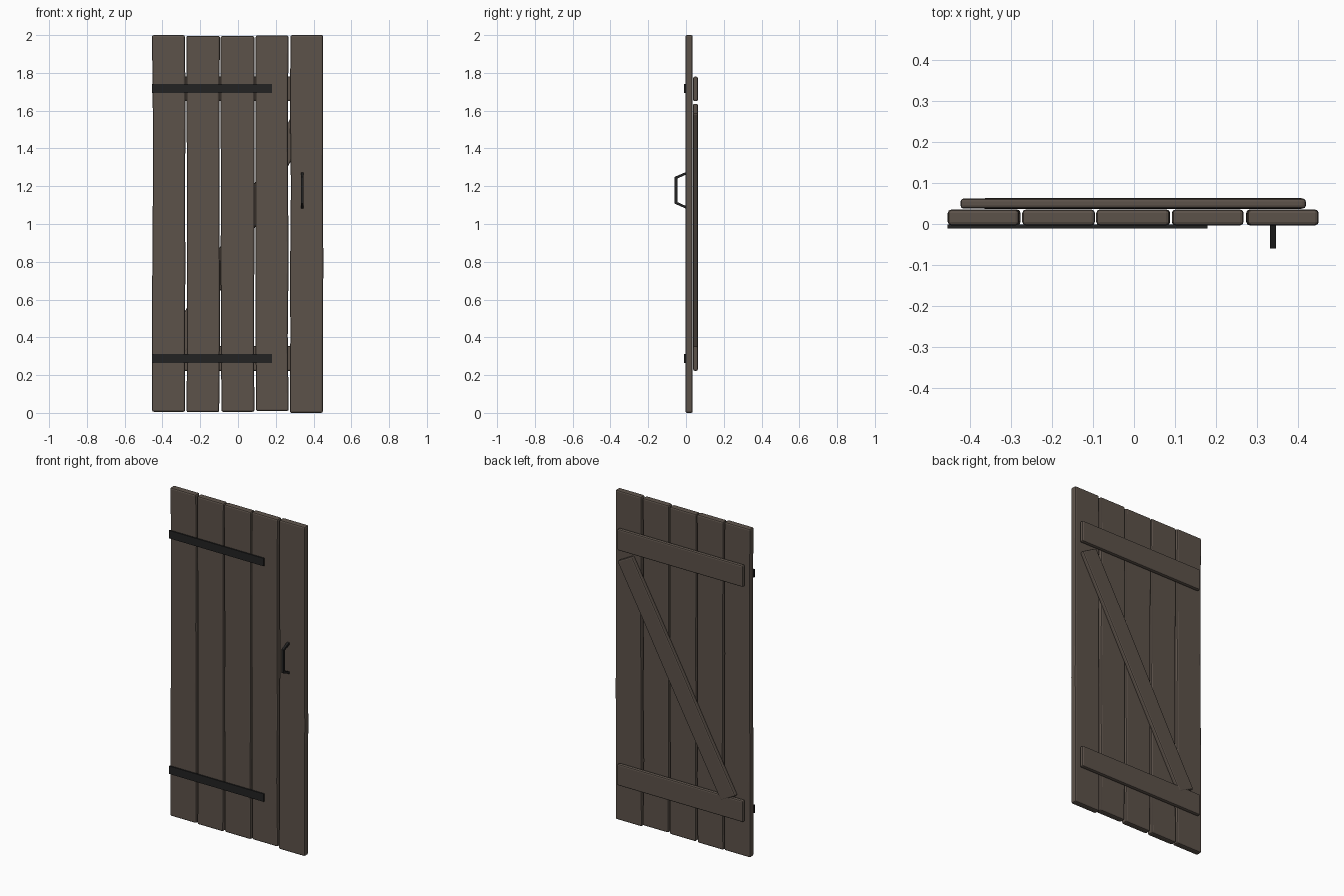
import bpy, bmesh, random
from math import atan2, hypot
from mathutils import Matrix, Vector

random.seed(4)
if "Cube" in bpy.data.objects:
    bpy.data.objects.remove(bpy.data.objects["Cube"], do_unlink=True)


def make_material(name, color):
    mat = bpy.data.materials.new(name)
    mat.use_nodes = True
    mat.diffuse_color = color
    bsdf = mat.node_tree.nodes["Principled BSDF"]
    bsdf.inputs["Base Color"].default_value = color
    bsdf.inputs["Roughness"].default_value = 0.8
    return mat


wood = make_material("dark brown wood", (0.107, 0.084, 0.068, 1))
iron = make_material("black iron", (0.016, 0.016, 0.016, 1))


def finish(name, bm, mat):
    bmesh.ops.recalc_face_normals(bm, faces=bm.faces)
    mesh = bpy.data.meshes.new(name)
    bm.to_mesh(mesh)
    bm.free()
    mesh.materials.append(mat)
    obj = bpy.data.objects.new(name, mesh)
    bpy.context.collection.objects.link(obj)
    return obj


def board(name, center, size, mat, angle=0.0, bevel=0.0, cuts=0, wobble=0.0):
    """Chamfered board, long along z, with slightly uneven edges, turned about y."""
    bm = bmesh.new()
    bmesh.ops.create_cube(bm, size=1)
    bmesh.ops.scale(bm, vec=size, verts=bm.verts)
    if cuts:
        long_edges = [e for e in bm.edges
                      if abs(e.verts[0].co.z - e.verts[1].co.z) > size[2] / 2]
        bmesh.ops.subdivide_edges(bm, edges=long_edges, cuts=cuts, use_grid_fill=True)
        # Move the front and back corners of each side together
        shifts = {}
        for v in bm.verts:
            key = (v.co.x > 0, round(v.co.z, 3))
            if key not in shifts:
                shifts[key] = random.uniform(-wobble, wobble)
            v.co.x += shifts[key]
    bm.transform(Matrix.Rotation(angle, 4, 'Y'))
    obj = finish(name, bm, mat)
    obj.location = center
    if bevel:
        mod = obj.modifiers.new("chamfer", 'BEVEL')
        mod.width = bevel
        mod.segments = 2
        mod.limit_method = 'ANGLE'
    return obj


# Upright planks: left edge, right edge, bottom, top
planks = [(-0.453, -0.279, 0.006, 2.0), (-0.271, -0.098, 0.004, 1.996),
          (-0.090, 0.086, 0.006, 1.994), (0.093, 0.266, 0.01, 1.998),
          (0.277, 0.451, 0.0, 2.0)]
for i, (x0, x1, z0, z1) in enumerate(planks):
    board(f"plank_{i + 1}", ((x0 + x1) / 2, 0.016, (z0 + z1) / 2),
          (x1 - x0, 0.039, z1 - z0), wood, bevel=0.009, cuts=4, wobble=0.003)

# Ledges across the back
for name, z in (("upper", 1.715), ("lower", 0.288)):
    board(f"{name}_ledge", (-0.002, 0.050, z), (0.845, 0.025, 0.13), wood, bevel=0.008)

# Diagonal brace between the ledges
top, bottom = Vector((0.37, 0, 1.612)), Vector((-0.325, 0, 0.342))
run = top - bottom
middle = (top + bottom) / 2
board("diagonal_brace", (middle.x, 0.050, middle.z),
      (0.112, 0.027, hypot(run.x, run.z)), wood,
      angle=atan2(run.x, run.z), bevel=0.008, cuts=3, wobble=0.002)

# Iron hinge straps on the front
for name, z in (("upper", 1.718), ("lower", 0.288)):
    board(f"{name}_hinge_strap", (-0.138, -0.006, z), (0.636, 0.010, 0.048), iron)

# Pull handle: a square bar swept along a bent path
path = [(0.0, 1.268), (-0.053, 1.245), (-0.053, 1.112), (0.0, 1.088)]
half = 0.007
bm = bmesh.new()
rings = []
for i, (y, z) in enumerate(path):
    # Ends are cut flush with the planks, bends are mitred
    out = half if i in (1, 2) else 0.0
    up = half * (1 if i < 2 else -1) * (0.6 if out else 1)
    rings.append([bm.verts.new((0.34 + sx * half, y - s * out, z + s * up))
                  for sx, s in ((-1, -1), (1, -1), (1, 1), (-1, 1))])
for a, b in zip(rings, rings[1:]):
    for j in range(4):
        k = (j + 1) % 4
        bm.faces.new((a[j], a[k], b[k], b[j]))
bm.faces.new(rings[0])
bm.faces.new(rings[-1])
finish("pull_handle", bm, iron)
